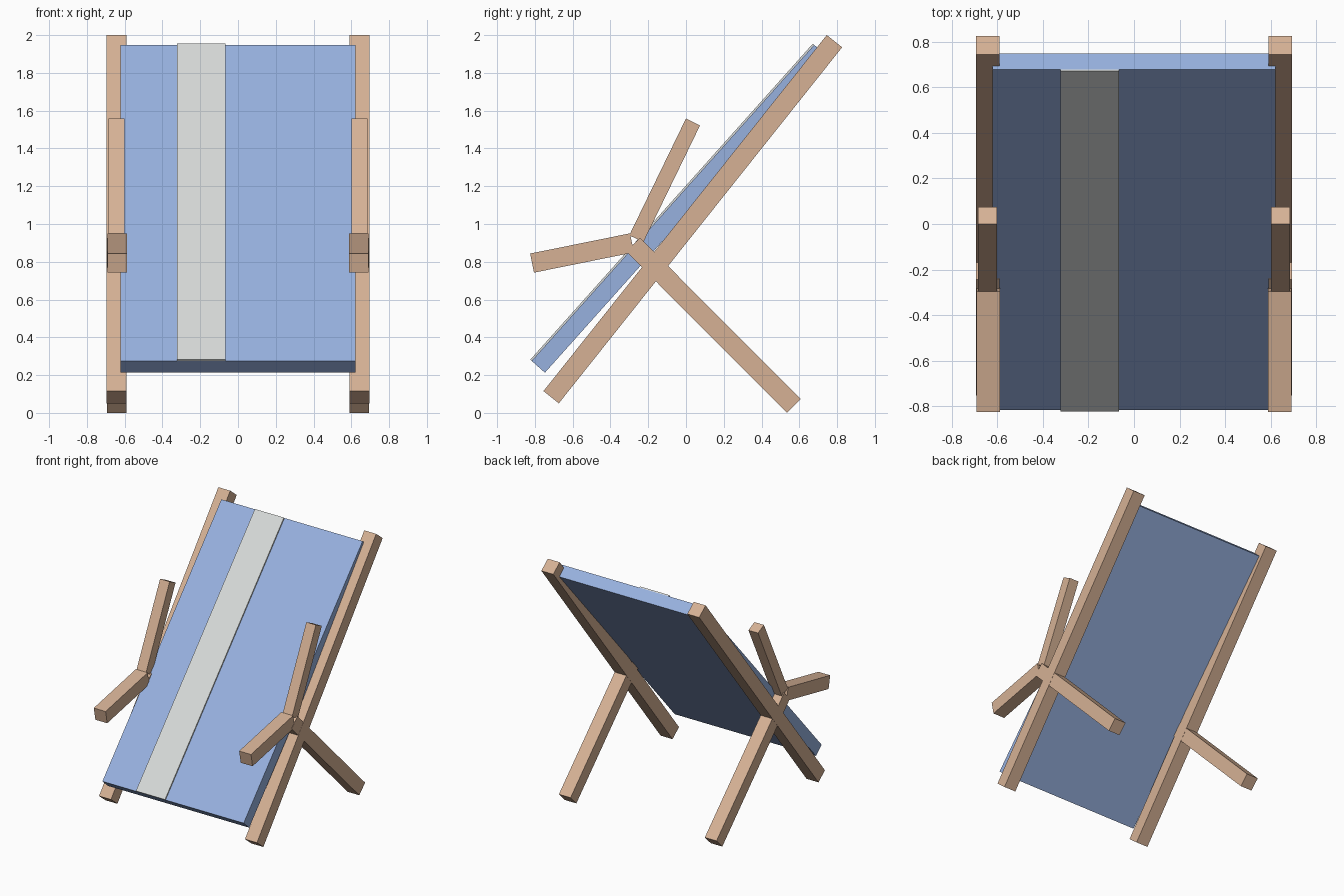
import bpy
from mathutils import Vector

if "Cube" in bpy.data.objects:
    bpy.data.objects.remove(bpy.data.objects["Cube"])


def material(name, rgb):
    m = bpy.data.materials.new(name)
    m.diffuse_color = (*rgb, 1.0)
    m.use_nodes = True
    m.node_tree.nodes["Principled BSDF"].inputs["Base Color"].default_value = m.diffuse_color
    return m


WOOD = material("light wood", (0.67, 0.44, 0.30))
BLUE = material("blue fabric", (0.31, 0.44, 0.74))
GREY = material("pale grey fabric", (0.68, 0.70, 0.69))


def beam(name, x0, x1, start, end, thick, mat, mirror=False, lift=0.0):
    """Straight box between two (y, z) centre points, spanning x0 to x1."""
    a, b = Vector(start), Vector(end)
    d = (b - a).normalized()
    n = Vector((-d.y, d.x))                     # towards the upper front
    a, b = a + n * lift, b + n * lift
    h = n * thick / 2
    profile = [a - h, b - h, b + h, a + h]
    verts = [(x, p.x, p.y) for x in (x0, x1) for p in profile]
    faces = [(3, 2, 1, 0), (4, 5, 6, 7)]
    faces += [(i, (i + 1) % 4, (i + 1) % 4 + 4, i + 4) for i in range(4)]
    mesh = bpy.data.meshes.new(name)
    mesh.from_pydata(verts, [], faces)
    mesh.materials.append(mat)
    ob = bpy.data.objects.new(name, mesh)
    bpy.context.collection.objects.link(ob)
    if mirror:
        ob.modifiers.new("Mirror", 'MIRROR').use_axis[0] = True
    return ob


# wooden frame, mirrored to both sides
beam("main_rail", 0.590, 0.695, (-0.714, 0.083), (0.786, 1.968), 0.104, WOOD, True)
beam("rear_leg", 0.591, 0.694, (0.571, 0.037), (-0.280, 0.890), 0.103, WOOD, True)
beam("armrest", 0.588, 0.692, (-0.815, 0.793), (-0.286, 0.900), 0.103, WOOD, True)
beam("arm_support", 0.602, 0.686, (-0.263, 0.922), (0.037, 1.540), 0.083, WOOD, True)

# fabric panel with a raised stripe on its front
LOW, HIGH, PANEL = (-0.782, 0.244), (0.714, 1.917), 0.094
beam("fabric_panel", -0.622, 0.622, LOW, HIGH, PANEL, BLUE)
beam("fabric_stripe", -0.322, -0.066, LOW, HIGH, 0.0098, GREY,
     lift=PANEL / 2 + 0.0049)
